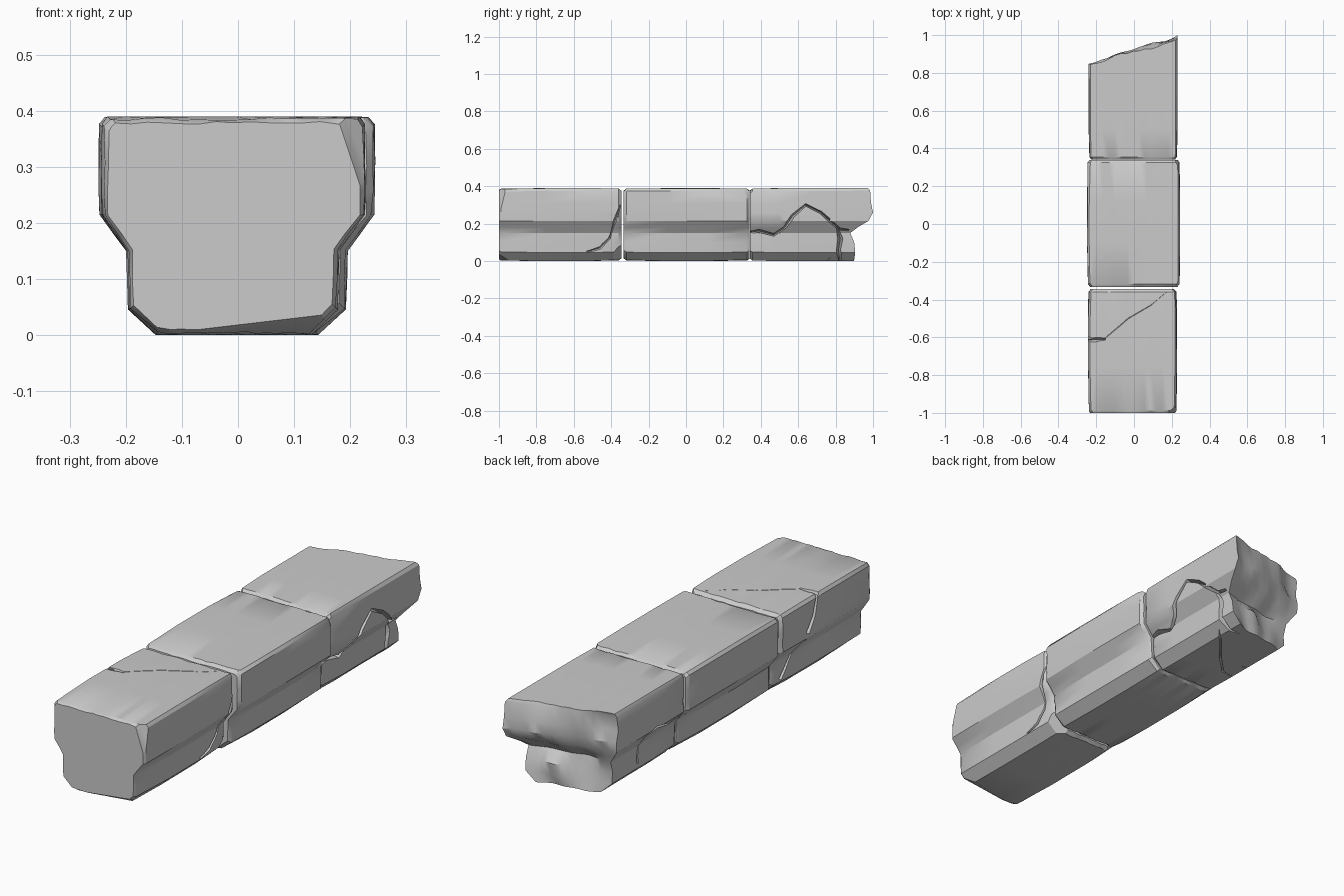
import bpy, bmesh, math, random
from mathutils import Vector, noise

if "Cube" in bpy.data.objects:
    bpy.data.objects.remove(bpy.data.objects["Cube"])

random.seed(4)
ZS = [0, .045, .10, .15, .18, .215, .26, .31, .376, .39]
HW = [.145, .195, .197, .198, .22, .246, .247, .247, .246, .236]
N = 14


def half_width(z):
    for i in range(len(ZS) - 1):
        if z <= ZS[i + 1]:
            t = (z - ZS[i]) / (ZS[i + 1] - ZS[i])
            return HW[i] + t * (HW[i + 1] - HW[i])
    return HW[-1]


# Points of the cross-section: full grid, and its outline in order
R = len(ZS)
OUTLINE = ([(0, c) for c in range(N + 1)] + [(r, N) for r in range(1, R)]
           + [(R - 1, c) for c in range(N - 1, -1, -1)]
           + [(r, 0) for r in range(R - 2, 0, -1)])


def section(r, c, sx, cx):
    return (2 * c / N - 1) * HW[r] * sx + cx, ZS[r]


def block(name, stations, sx, cx, end=None, chips=()):
    """Loft the outline along y; stations are (y, edge wear)."""
    bm = bmesh.new()
    rings = []
    for y, wear in stations:
        ring = []
        for r, c in OUTLINE:
            x, z = section(r, c, sx, cx)
            w = wear + (random.uniform(0, .005) if wear else random.uniform(0, .0015))
            x = cx + (x - cx) * (1 - w / .24)
            z = .195 + (z - .195) * (1 - w / .195)
            ring.append(bm.verts.new((x, y, z)))
        rings.append(ring)
    bm.faces.new(rings[0])
    if end:
        # Rough broken end
        grid = {}
        for r in range(R):
            for c in range(N + 1):
                x, z = section(r, c, sx, cx)
                grid[r, c] = bm.verts.new((x, end(x, z), z))
        for r in range(R - 1):
            for c in range(N):
                bm.faces.new((grid[r, c], grid[r, c + 1], grid[r + 1, c + 1], grid[r + 1, c]))
        rings.append([grid[k] for k in OUTLINE])
    else:
        bm.faces.new(rings[-1])
    n = len(OUTLINE)
    for a, b in zip(rings, rings[1:]):
        for i in range(n):
            j = (i + 1) % n
            bm.faces.new((a[i], a[j], b[j], b[i]))
    bmesh.ops.recalc_face_normals(bm, faces=bm.faces[:])
    # Slice off worn corners
    for co, no in chips:
        res = bmesh.ops.bisect_plane(bm, geom=bm.verts[:] + bm.edges[:] + bm.faces[:],
                                     plane_co=co, plane_no=Vector(no).normalized(), clear_outer=True)
        edges = [e for e in res['geom_cut'] if isinstance(e, bmesh.types.BMEdge)]
        bmesh.ops.holes_fill(bm, edges=edges)
    bmesh.ops.recalc_face_normals(bm, faces=bm.faces[:])
    me = bpy.data.meshes.new(name)
    bm.to_mesh(me)
    bm.free()
    ob = bpy.data.objects.new(name, me)
    bpy.context.collection.objects.link(ob)
    return ob


def crack(target, path, normal, width, depth):
    """Cut a V-shaped groove along a path, narrowing at both ends."""
    pts, nrm = [Vector(p) for p in path], Vector(normal)
    bm = bmesh.new()
    rings = []
    for i, p in enumerate(pts):
        a, b = pts[max(i - 1, 0)], pts[min(i + 1, len(pts) - 1)]
        side = (b - a).cross(nrm).normalized()
        w = width * (.5 if i in (0, len(pts) - 1) else random.uniform(.8, 1.2))
        top = p + nrm * .015
        rings.append([bm.verts.new(v) for v in (top + side * w, top - side * w, p - nrm * depth)])
    for a, b in zip(rings, rings[1:]):
        for i in range(3):
            j = (i + 1) % 3
            bm.faces.new((a[i], a[j], b[j], b[i]))
    bm.faces.new(rings[0])
    bm.faces.new(rings[-1])
    bmesh.ops.recalc_face_normals(bm, faces=bm.faces[:])
    me = bpy.data.meshes.new("crack_cutter")
    bm.to_mesh(me)
    bm.free()
    cutter = bpy.data.objects.new("crack_cutter", me)
    cutter.hide_render = True
    bpy.context.collection.objects.link(cutter)
    mod = target.modifiers.new("crack", 'BOOLEAN')
    mod.operation, mod.solver, mod.object = 'DIFFERENCE', 'EXACT', cutter
    bpy.context.view_layer.objects.active = target
    bpy.ops.object.modifier_apply(modifier=mod.name)
    bpy.data.objects.remove(cutter)


def side_crack(target, yz, sign, sx, width, depth):
    path = [(sign * half_width(z) * sx - .006, y, z) for y, z in yz]
    crack(target, path, (sign, 0, 0), width, depth)


def broken_end(x, z):
    top, groove, bottom = .918 + .34 * x, .835 + .12 * x, .862 + .2 * x
    up = min(max((z - .15) / .1, 0), 1)
    low = min(max((.17 - z) / .08, 0), 1)
    y = groove + (top - groove) * math.sin(up * math.pi / 2) + (bottom - groove) * low
    y -= .03 * max(0, (z - .35) / .04) * (x > 0) * .6
    return min(y + .03 * noise.noise(Vector((x * 11, z * 11, 3.7))), 1.0)


# Front block
front = block("front_block", [(-1, .009), (-.988, .002), (-.75, 0), (-.5, 0), (-.36, .002), (-.344, .015)],
              .955, -.008,
              chips=[((.1, -1, .03), (.1, -.5, -.85)), ((-.15, -1, .015), (-.15, -.4, -.9)),
                     ((.224, -.985, .3), (.6, -.7, .2)), ((-.235, -.99, .37), (-.6, -.5, .6)),
                     ((.18, -.39, .05), (.55, .6, -.6))])
side_crack(front, [(-.53, .05), (-.46, .07), (-.41, .12), (-.385, .2), (-.35, .3)], 1, .955, .012, .03)
side_crack(front, [(-.61, .40), (-.58, .3), (-.5, .18), (-.44, .1), (-.37, .01)], -1, .955, .012, .03)
crack(front, [(-.27, -.615, .39), (-.2, -.612, .385), (-.15, -.61, .39)], (0, 0, 1), .018, .02)
crack(front, [(-.16, -.61, .39), (-.03, -.5, .39), (.09, -.43, .39), (.19, -.345, .39)], (0, 0, 1), .01, .006)

# Middle block
middle = block("middle_block", [(-.333, .013), (-.318, .002), (-.1, 0), (.12, 0), (.326, .002), (.34, .012)],
               1, -.002,
               chips=[((.235, -.32, .375), (.6, -.5, .6)), ((.235, .325, .36), (.8, .5, .4)),
                      ((-.24, -.32, .37), (-.6, -.6, .5))])

# Back block with the broken end
back = block("back_block", [(.342, .012), (.356, .002), (.5, 0), (.7, 0)], .955, -.005, broken_end)
side_crack(back, [(.335, .155), (.39, .16), (.47, .14), (.53, .18), (.57, .24), (.64, .30),
                  (.72, .26), (.82, .17), (.87, .165)], 1, .955, .011, .05)
side_crack(back, [(.81, .18), (.825, .12), (.815, .06), (.825, -.01)], 1, .955, .014, .06)
side_crack(back, [(.33, .2), (.45, .19), (.55, .22), (.62, .2), (.63, .1), (.61, -.01)], -1, .955, .007, .03)
crack(back, [(.2, .82, .0), (.1, .72, .0), (0, .6, .0), (-.08, .52, .0), (-.2, .5, .0)], (0, 0, -1), .008, .02)

# Smooth worn surfaces, keep the sharp edges
bpy.ops.object.select_all(action='DESELECT')
for ob in (front, middle, back):
    ob.select_set(True)
bpy.context.view_layer.objects.active = front
bpy.ops.object.shade_smooth_by_angle(angle=math.radians(32))
